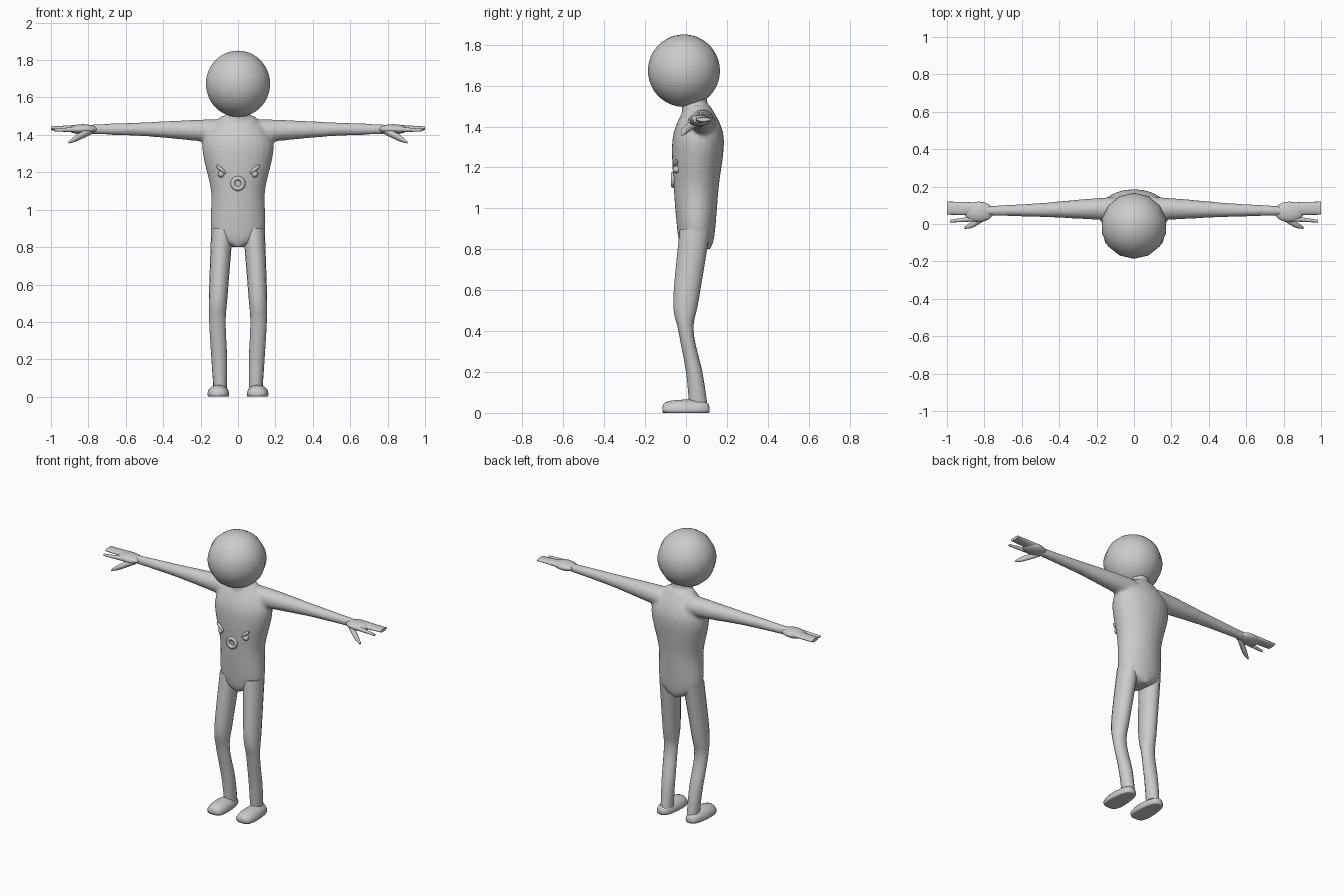
import bpy, bmesh, math
from mathutils import Vector

default_cube = bpy.data.objects.get("Cube")
if default_cube:
    bpy.data.objects.remove(default_cube)

SHADE = 0.6
grey = bpy.data.materials.new("plain grey")
grey.use_nodes = True
grey.diffuse_color = (SHADE, SHADE, SHADE, 1)
grey.node_tree.nodes["Principled BSDF"].inputs["Base Color"].default_value = grey.diffuse_color


def finish(obj, name):
    """Name the part, colour it and shade it smooth."""
    obj.name = obj.data.name = name
    obj.data.materials.append(grey)
    bpy.ops.object.select_all(action="DESELECT")
    obj.select_set(True)
    bpy.context.view_layer.objects.active = obj
    bpy.ops.object.shade_smooth_by_angle(angle=math.radians(60))
    return obj


def flowing(keys, steps=6):
    """Blend a few key rings into a smooth series of rings."""
    rows = [Vector(key) for key in keys]
    padded = [rows[0], *rows, rows[-1]]
    result = []
    for before, start, end, after in zip(padded, padded[1:], padded[2:], padded[3:]):
        for step in range(steps):
            t = step / steps
            leave, arrive = (end - before) / 2, (after - start) / 2
            ease = t * t * (3 - 2 * t)
            result.append(start.lerp(end, ease) + leave * t * (1 - t) ** 2
                          - arrive * t * t * (1 - t))
    return result + [rows[-1]]


def add_tube(bm, keys, across, sides=16):
    """Skin rings of centre x, y, z and one or two radii, lying in the two across axes."""
    rings = []
    for row in flowing(keys):
        centre, wide, deep = Vector(row[:3]), row[3], row[-1]
        ring = []
        for i in range(sides):
            turn = math.tau * i / sides
            point = centre.copy()
            point["xyz".index(across[0])] += wide * math.cos(turn)
            point["xyz".index(across[1])] += deep * math.sin(turn)
            ring.append(bm.verts.new(point))
        rings.append(ring)
    for low, high in zip(rings, rings[1:]):
        for i in range(sides):
            bm.faces.new((low[i - 1], low[i], high[i], high[i - 1]))
    bm.faces.new(rings[0])
    bm.faces.new(rings[-1])


def to_object(bm, name):
    bmesh.ops.recalc_face_normals(bm, faces=bm.faces)
    mesh = bpy.data.meshes.new(name)
    bm.to_mesh(mesh)
    bm.free()
    obj = bpy.data.objects.new(name, mesh)
    bpy.context.collection.objects.link(obj)
    return finish(obj, name)


def on_side(keys, side):
    return [(side * x, *rest) for x, *rest in keys]


def tube(name, keys, across):
    bm = bmesh.new()
    add_tube(bm, keys, across)
    to_object(bm, name)


def ball(name, centre, size, segments=16, rings=12, tilt=0):
    bpy.ops.mesh.primitive_uv_sphere_add(segments=segments, ring_count=rings, radius=1,
                                         location=centre, rotation=(0, tilt, 0))
    obj = bpy.context.object
    obj.scale = size
    return finish(obj, name)


# Torso, neck and arms, fused into one soft skin
TORSO = [(0, 0.05, 0.8, 0.03, 0.07), (0, 0.05, 0.87, 0.14, 0.09),
         (0, 0.05, 1.1, 0.145, 0.11), (0, 0.06, 1.35, 0.19, 0.125),
         (0, 0.06, 1.5, 0.09, 0.06)]
NECK = [(0, 0.05, 1.4, 0.07), (0, 0.04, 1.56, 0.06)]
ARM = [(0.1, 0.08, 1.42, 0.065), (0.25, 0.08, 1.425, 0.055),
       (0.5, 0.075, 1.43, 0.038), (0.8, 0.07, 1.43, 0.026)]
body = bmesh.new()
add_tube(body, TORSO, "xy", sides=24)
add_tube(body, NECK, "xy")
for side in (1, -1):
    add_tube(body, on_side(ARM, side), "yz")
torso = to_object(body, "torso_and_arms")
fuse = torso.modifiers.new("fuse", "REMESH")
fuse.mode = "VOXEL"
fuse.voxel_size = 0.01
fuse.use_smooth_shade = True
soften = torso.modifiers.new("soften", "SMOOTH")
soften.iterations = 8

# Legs bend at the knee; hands have a palm, joined fingers, an index finger and a thumb
LEG = [(0.095, 0.06, 0.04, 0.036, 0.045), (0.1, 0.04, 0.2, 0.042, 0.04),
       (0.11, 0, 0.4, 0.044, 0.037), (0.105, 0, 0.55, 0.05, 0.062),
       (0.085, 0.045, 0.9, 0.058, 0.075)]
FINGERS = [(0.83, 0.08, 1.435, 0.035, 0.02), (1, 0.085, 1.435, 0.035, 0.01)]
INDEX = [(0.83, 0.03, 1.43, 0.016), (0.985, 0.015, 1.425, 0.007)]
THUMB = [(0.78, 0.05, 1.425, 0.02), (0.86, 0, 1.385, 0.018), (0.905, -0.02, 1.36, 0.006)]
for label, side in (("left", 1), ("right", -1)):
    tube(label + "_leg", on_side(LEG, side), "xy")
    for part, keys in (("fingers", FINGERS), ("index_finger", INDEX), ("thumb", THUMB)):
        tube(f"{label}_{part}", on_side(keys, side), "yz")
    ball(label + "_palm", (0.83 * side, 0.065, 1.43), (0.08, 0.055, 0.027))

    # Foot: flat sole, full toe and heel, narrowing towards the heel
    foot = ball(label + "_foot", (0.105 * side, 0, 0.015), (0.058, 0.115, 0.05))
    for vert in foot.data.vertices:
        vert.co.y = math.sin(vert.co.y * math.pi / 2)
        vert.co.x *= 1 - 0.15 * vert.co.y
        vert.co.z = max(vert.co.z, -0.3)

    # Small eye and slanted brow on the belly
    ball(label + "_eye", (0.09 * side, -0.045, 1.19), (0.018, 0.02, 0.018))
    ball(label + "_brow", (0.09 * side, -0.05, 1.215), (0.036, 0.014, 0.01),
         tilt=-side * math.radians(40))

# Ring mouth on the belly
bpy.ops.mesh.primitive_torus_add(location=(0, -0.062, 1.14), rotation=(math.pi / 2, 0, 0),
                                 major_radius=0.028, minor_radius=0.012,
                                 major_segments=24, minor_segments=10)
finish(bpy.context.object, "mouth_ring")

# Head
ball("head", (0, -0.01, 1.673), (0.176, 0.176, 0.177), segments=14, rings=24)
